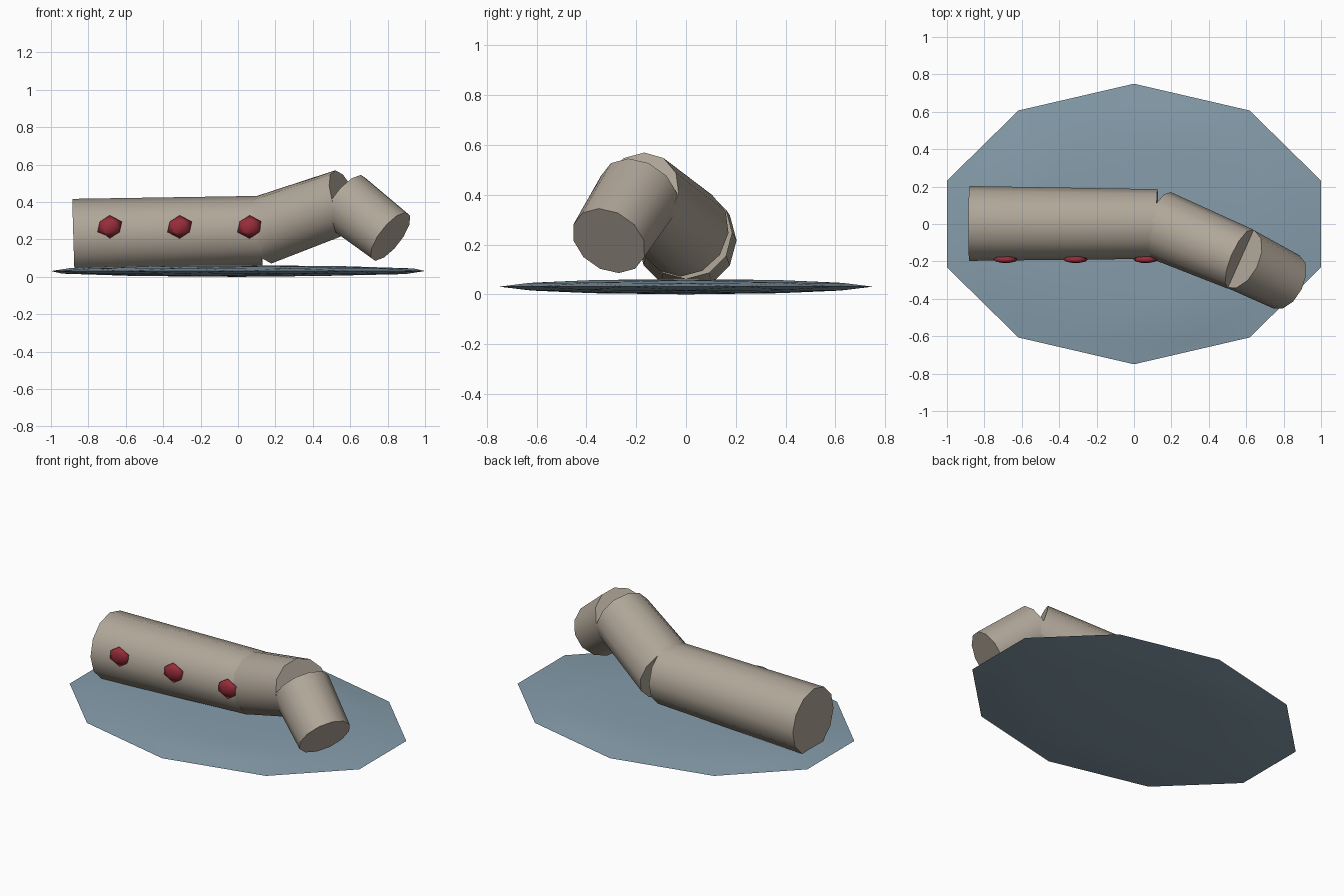
import bpy, math
from mathutils import Vector

if "Cube" in bpy.data.objects:
    bpy.data.objects.remove(bpy.data.objects["Cube"])


def material(name, rgb):
    m = bpy.data.materials.new(name)
    m.diffuse_color = (*rgb, 1)
    m.use_nodes = True
    m.node_tree.nodes["Principled BSDF"].inputs["Base Color"].default_value = m.diffuse_color
    return m


TAN = material("warm_tan", (0.44, 0.385, 0.32))
BLUE = material("slate_blue", (0.235, 0.335, 0.405))
RED = material("dark_red", (0.31, 0.026, 0.042))


def finish(name, mat, angle):
    ob = bpy.context.object
    ob.name = name
    ob.data.materials.append(mat)
    bpy.ops.object.shade_smooth_by_angle(angle=math.radians(angle))
    return ob


def tube(name, a, b, r1, r2):
    """Tapered 12-sided segment from a to b."""
    a, b = Vector(a), Vector(b)
    d = b - a
    bpy.ops.mesh.primitive_cone_add(
        vertices=12, radius1=r1, radius2=r2, depth=d.length,
        location=(a + b) / 2, rotation=d.to_track_quat('Z', 'Y').to_euler())
    return finish(name, TAN, 40)


def blob(name, loc, size, subdiv, mat):
    """Squashed icosphere."""
    bpy.ops.mesh.primitive_ico_sphere_add(subdivisions=subdiv, radius=1, location=loc)
    bpy.context.object.scale = size
    bpy.ops.object.transform_apply(location=False, rotation=False, scale=True)
    return finish(name, mat, 80)


# flat lens-shaped base
blob("base", (0, 0, 0.031), (1.0515, 0.75, 0.031), 2, BLUE)

# bent trunk of three tapering segments
joints = [(-0.88, 0.003, 0.217), (0.125, 0.0, 0.247),
          (0.57, -0.188, 0.406), (0.815, -0.31, 0.215)]
radii = [(0.2, 0.186), (0.185, 0.172), (0.17, 0.158)]
for i, (r1, r2) in enumerate(radii):
    tube(f"tube_segment_{i + 1}", joints[i], joints[i + 1], r1, r2)

# row of red studs on the front of the first segment
for i in range(3):
    blob(f"stud_{i + 1}", (-0.686 + 0.374 * i, -0.19, 0.267),
         (0.073, 0.021, 0.062), 1, RED)
